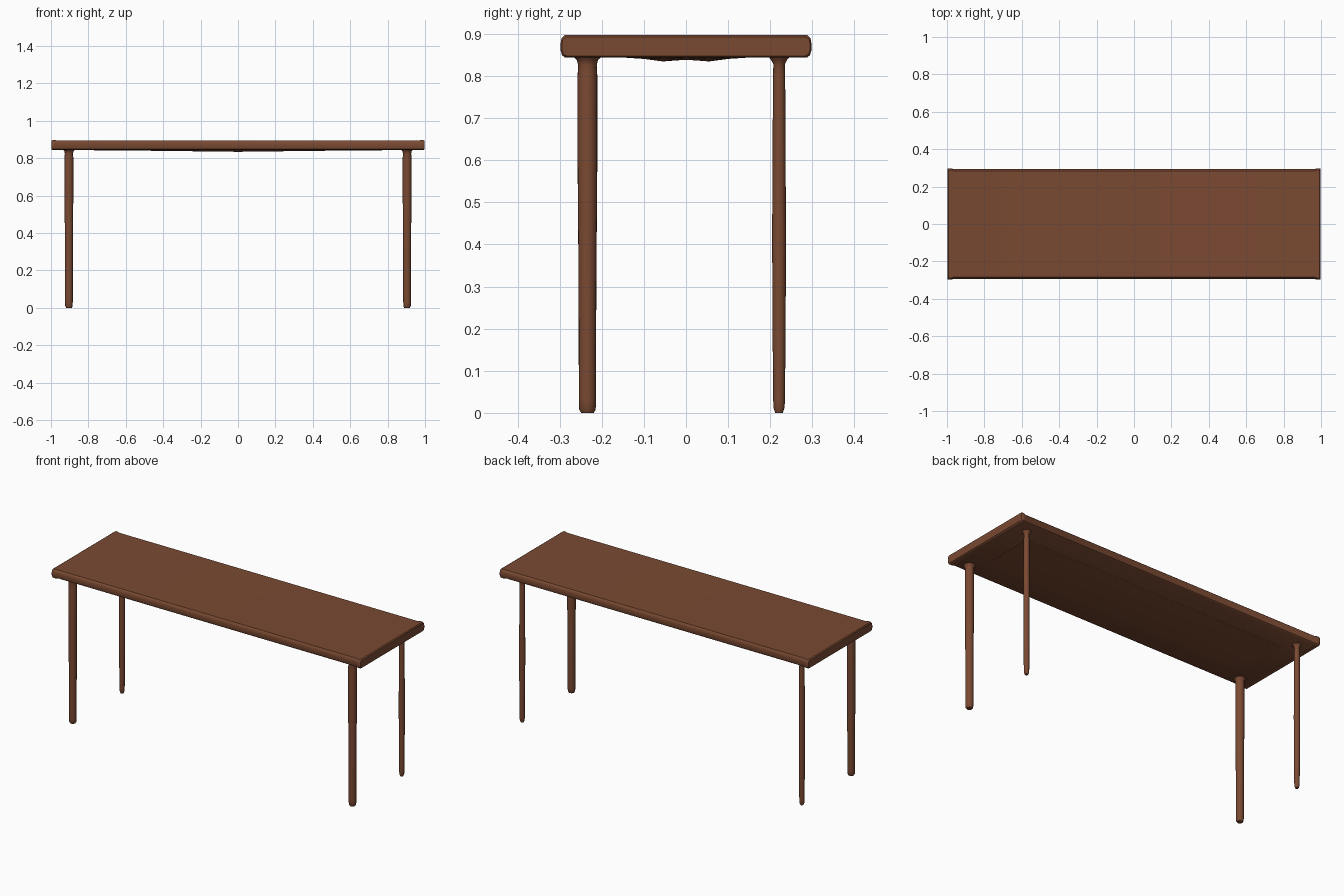
import bpy, bmesh, math
from mathutils import Vector

cube = bpy.data.objects.get("Cube")
if cube:
    bpy.data.objects.remove(cube, do_unlink=True)

wood = bpy.data.materials.new("brown wood")
wood.use_nodes = True
colour = (0.195, 0.068, 0.032, 1)
wood.diffuse_color = colour
bsdf = wood.node_tree.nodes["Principled BSDF"]
bsdf.inputs["Base Color"].default_value = colour
bsdf.inputs["Roughness"].default_value = 0.7


def loft(name, rings, angle):
    """Skin a list of equal-sized point rings and cap both ends."""
    bm = bmesh.new()
    loops = [[bm.verts.new(p) for p in ring] for ring in rings]
    for a, b in zip(loops, loops[1:]):
        for i in range(len(a)):
            j = (i + 1) % len(a)
            bm.faces.new((a[i], a[j], b[j], b[i]))
    bm.faces.new(loops[0])
    bm.faces.new(loops[-1])
    bmesh.ops.recalc_face_normals(bm, faces=bm.faces)
    mesh = bpy.data.meshes.new(name)
    bm.to_mesh(mesh)
    bm.free()
    mesh.materials.append(wood)
    obj = bpy.data.objects.new(name, mesh)
    bpy.context.collection.objects.link(obj)
    bpy.ops.object.select_all(action='DESELECT')
    obj.select_set(True)
    bpy.context.view_layer.objects.active = obj
    bpy.ops.object.shade_smooth_by_angle(angle=math.radians(angle))
    return obj


# Tabletop: rounded-edge section with slightly flared ends
half = [(0.284, 0.0255), (0.291, 0.019), (0.293, 0.008),
        (0.293, -0.008), (0.290, -0.019), (0.282, -0.0245)]
section = half + [(-y, z) for y, z in reversed(half)]
stations = [(0.965, 1, 1), (0.978, 1.016, 1.07), (0.992, 1.016, 1.07), (0.998, 1.005, 0.9)]
stations = [(-x, a, b) for x, a, b in reversed(stations)] + stations
loft("tabletop", [[Vector((x, y * a, 0.8695 + z * b)) for y, z in section]
                  for x, a, b in stations], 35)

# Underside: shallow, slightly wavy swelling
wave = [(-0.16, 0), (-0.10, 0.004), (-0.055, 0.010), (0, 0.006),
        (0.055, 0.010), (0.10, 0.004), (0.16, 0)]
rings = []
for x, s in [(-0.85, 0.1), (-0.45, 0.45), (0, 1), (0.45, 0.45), (0.85, 0.1)]:
    rings.append([Vector((x, y, 0.8445 - d * s)) for y, d in wave]
                 + [Vector((x, 0.16, 0.855)), Vector((x, -0.16, 0.855))])
loft("underside_swell", rings, 60)

# Legs: turned profiles (height, radius), the front pair stouter
FRONT = [(0, 0.015), (0.008, 0.0195), (0.03, 0.0205), (0.3, 0.021), (0.6, 0.0235),
         (0.80, 0.0235), (0.825, 0.022), (0.838, 0.025), (0.848, 0.036)]
BACK = [(0, 0.009), (0.012, 0.013), (0.03, 0.014), (0.2, 0.0155), (0.42, 0.0165),
        (0.6, 0.0155), (0.80, 0.0145), (0.828, 0.0135), (0.838, 0.019), (0.848, 0.027)]
for end, profile, y in (("front", FRONT, -0.234), ("back", BACK, 0.221)):
    for side, sx in (("left", 1), ("right", -1)):
        rings = []
        for z, r in profile:
            rings.append([Vector((sx * 0.904 + r * math.cos(t), y + r * math.sin(t), z))
                          for t in (i * math.tau / 20 for i in range(20))])
        loft(f"{end}_{side}_leg", rings, 50)
